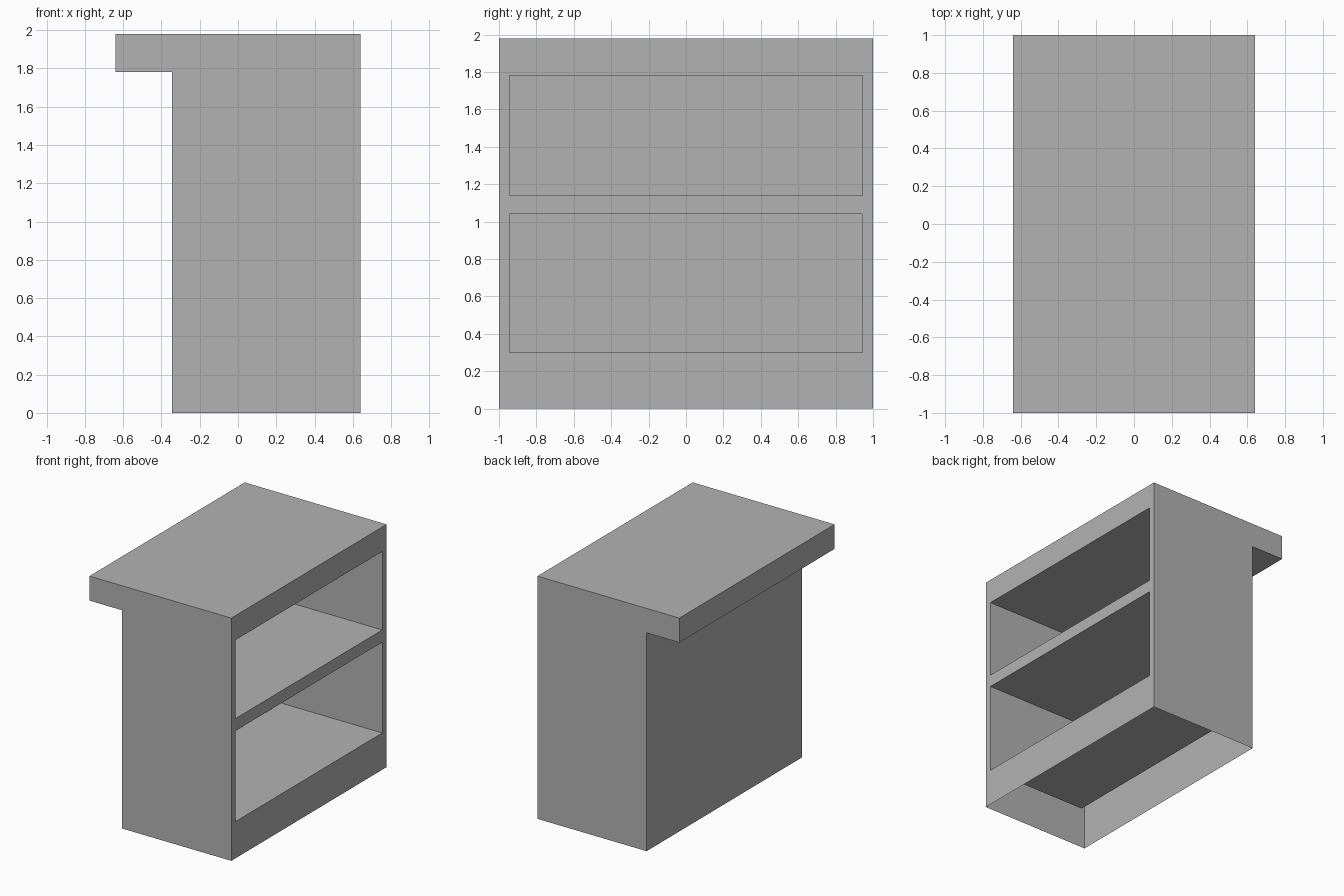
import bpy
import bmesh

cube = bpy.data.objects.get("Cube")
if cube:
    bpy.data.objects.remove(cube, do_unlink=True)

HALF = 1.0                      # half length along y
FRONT, BACK, LIP = 0.64, -0.345, -0.64
TOP, LIP_Z = 1.98, 1.78
OPEN_Y = 0.945                  # half width of the openings
INNER_BACK = -0.27
OPENINGS = {"lower": (0.30, 1.04), "upper": (1.14, 1.78)}

grey = bpy.data.materials.new("mid grey")
grey.use_nodes = True
grey.diffuse_color = (0.45, 0.45, 0.45, 1)
grey.node_tree.nodes["Principled BSDF"].inputs["Base Color"].default_value = grey.diffuse_color


def finish(name, bm):
    mesh = bpy.data.meshes.new(name)
    bm.to_mesh(mesh)
    bm.free()
    mesh.materials.append(grey)
    obj = bpy.data.objects.new(name, mesh)
    bpy.context.collection.objects.link(obj)
    return obj


def face(bm, points):
    return bm.faces.new([bm.verts.new(p) for p in points])


# Cabinet shell: side profile with the counter overhang, open below and on the shelf side
bm = bmesh.new()
profile = [(FRONT, 0), (FRONT, TOP), (LIP, TOP), (LIP, LIP_Z), (BACK, LIP_Z), (BACK, 0)]
near = [bm.verts.new((x, -HALF, z)) for x, z in profile]
far = [bm.verts.new((x, HALF, z)) for x, z in profile]
bm.faces.new(near[::-1])
bm.faces.new(far)
for i in range(1, len(profile) - 1):
    bm.faces.new((near[i], near[i + 1], far[i + 1], far[i]))
# Outward normals: close temporarily, recalculate, reopen
caps = [bm.faces.new((near[i], near[(i + 1) % 6], far[(i + 1) % 6], far[i])) for i in (0, 5)]
bmesh.ops.recalc_face_normals(bm, faces=bm.faces)
bmesh.ops.delete(bm, geom=caps, context='FACES_ONLY')
finish("cabinet_shell", bm)

# Shelf-side frame: full-width rails plus narrow stiles beside each opening
bm = bmesh.new()
levels = [0] + [z for span in OPENINGS.values() for z in span] + [TOP]
for i, (z0, z1) in enumerate(zip(levels, levels[1:])):
    spans = [(-HALF, HALF)] if i % 2 == 0 else [(-HALF, -OPEN_Y), (OPEN_Y, HALF)]
    for y0, y1 in spans:
        face(bm, [(FRONT, y0, z0), (FRONT, y1, z0), (FRONT, y1, z1), (FRONT, y0, z1)])
finish("shelf_frame", bm)

# Shelf compartments: inward-facing boxes open on the shelf side
for name, (z0, z1) in OPENINGS.items():
    bm = bmesh.new()
    bmesh.ops.create_cube(bm, size=1)
    for v in bm.verts:
        v.co.x = FRONT if v.co.x > 0 else INNER_BACK
        v.co.y = OPEN_Y if v.co.y > 0 else -OPEN_Y
        v.co.z = z1 if v.co.z > 0 else z0
    mouth = [f for f in bm.faces if all(v.co.x == f.verts[0].co.x > 0 for v in f.verts)]
    bmesh.ops.delete(bm, geom=mouth, context='FACES_ONLY')
    bmesh.ops.reverse_faces(bm, faces=bm.faces)
    finish(name + "_shelf_compartment", bm)
